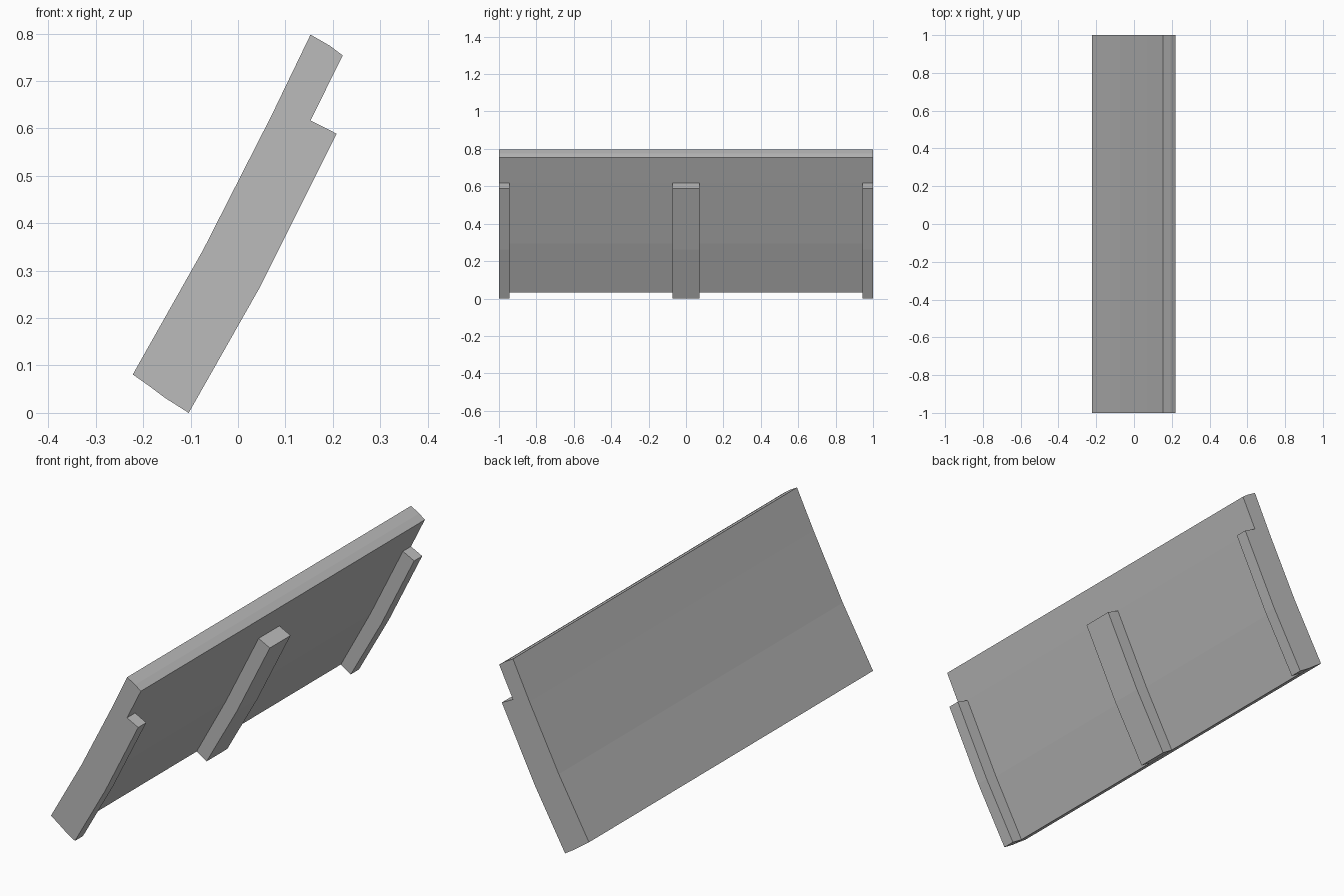
import bpy
import bmesh

cube = bpy.data.objects.get("Cube")
if cube:
    bpy.data.objects.remove(cube, do_unlink=True)

# Single plain grey finish
grey = bpy.data.materials.new("plain grey")
grey.use_nodes = True
colour = (0.5, 0.5, 0.5, 1)
grey.diffuse_color = colour
grey.node_tree.nodes["Principled BSDF"].inputs["Base Color"].default_value = colour


def extrude_profile(name, profile, y0, y1):
    """Extrude a closed (x, z) outline along y."""
    bm = bmesh.new()
    face = bm.faces.new([bm.verts.new((x, y0, z)) for x, z in profile])
    grown = bmesh.ops.extrude_face_region(bm, geom=[face])["geom"]
    moved = [v for v in grown if isinstance(v, bmesh.types.BMVert)]
    bmesh.ops.translate(bm, verts=moved, vec=(0, y1 - y0, 0))
    bmesh.ops.recalc_face_normals(bm, faces=bm.faces)
    mesh = bpy.data.meshes.new(name)
    bm.to_mesh(mesh)
    bm.free()
    mesh.materials.append(grey)
    obj = bpy.data.objects.new(name, mesh)
    bpy.context.collection.objects.link(obj)
    return obj


# Gently bent leaning panel: inner face upwards, then outer face downwards
inner_face = [(-0.153, 0.031), (-0.008, 0.295), (0.153, 0.617), (0.221, 0.754)]
outer_face = [(0.193, 0.775), (0.153, 0.798), (0.071, 0.628),
              (-0.073, 0.345), (-0.222, 0.081), (-0.185, 0.055)]
extrude_profile("leaning_panel", inner_face + outer_face, -1, 1)

# Ribs follow the bend of the panel's inner face
rib_profile = inner_face[:3] + [(0.208, 0.589), (0.045, 0.263), (-0.104, 0)]
ribs = {"front_rib": (-1, -0.943), "middle_rib": (-0.073, 0.073), "back_rib": (0.943, 1)}
for name, (y0, y1) in ribs.items():
    extrude_profile(name, rib_profile, y0, y1)
